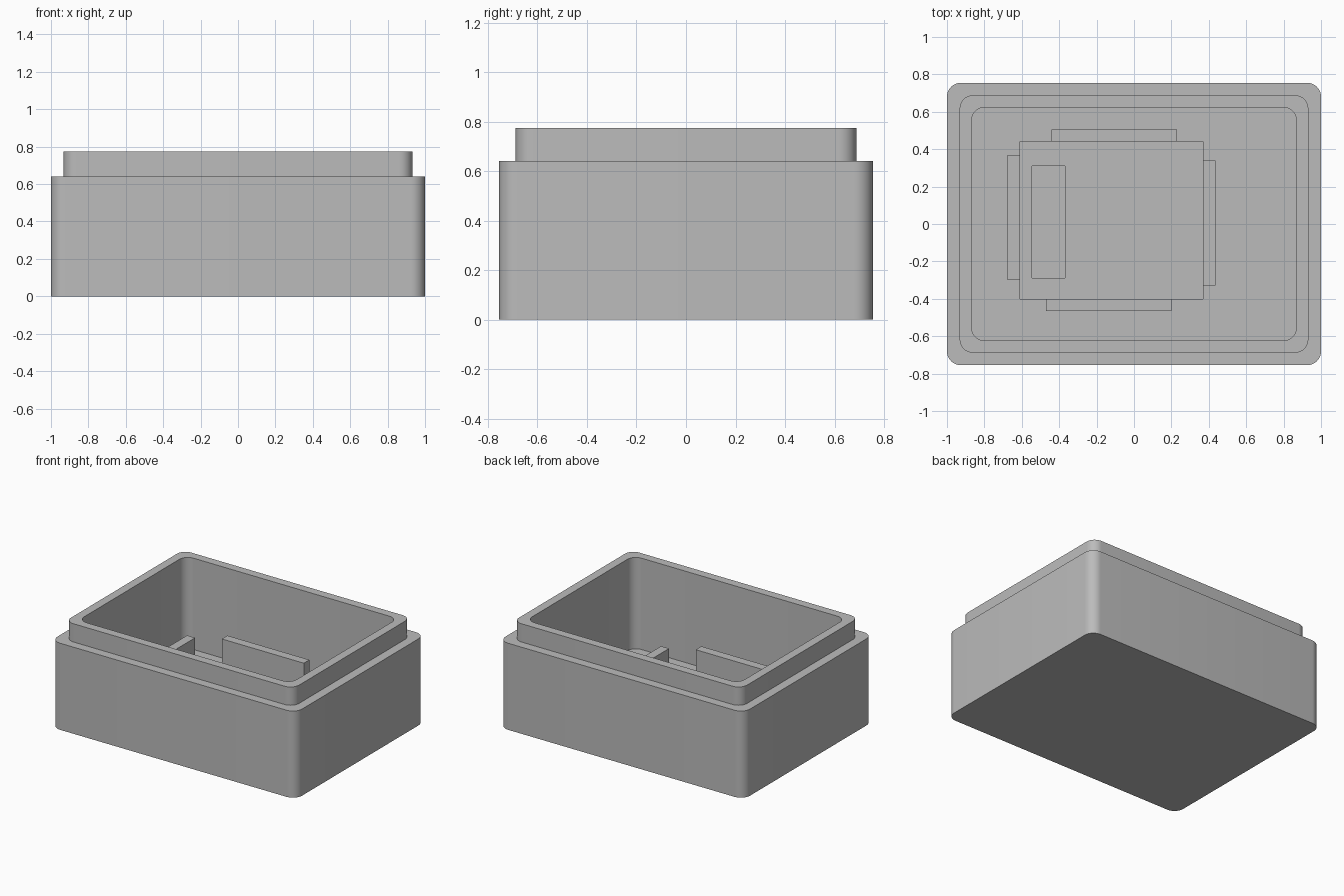
import bpy, bmesh
from math import cos, sin, pi

if "Cube" in bpy.data.objects:
    bpy.data.objects.remove(bpy.data.objects["Cube"], do_unlink=True)

GREY = (0.5, 0.5, 0.5, 1)
grey = bpy.data.materials.new("plain grey")
grey.use_nodes = True
grey.diffuse_color = GREY
grey.node_tree.nodes["Principled BSDF"].inputs["Base Color"].default_value = GREY


def finish(name, bm):
    bmesh.ops.recalc_face_normals(bm, faces=bm.faces)
    mesh = bpy.data.meshes.new(name)
    bm.to_mesh(mesh)
    bm.free()
    mesh.materials.append(grey)
    obj = bpy.data.objects.new(name, mesh)
    bpy.context.collection.objects.link(obj)
    return obj


def block(name, x0, x1, y0, y1, z0, z1):
    bm = bmesh.new()
    bmesh.ops.create_cube(bm, size=1)
    for v in bm.verts:
        v.co = (x1 if v.co.x > 0 else x0,
                y1 if v.co.y > 0 else y0,
                z1 if v.co.z > 0 else z0)
    return finish(name, bm)


def rounded_loop(bm, hx, hy, r, z, steps=10):
    loop = []
    for q, (sx, sy) in enumerate([(1, 1), (-1, 1), (-1, -1), (1, -1)]):
        for i in range(steps + 1):
            a = (q + i / steps) * pi / 2
            loop.append(bm.verts.new((sx * (hx - r) + r * cos(a),
                                      sy * (hy - r) + r * sin(a), z)))
    return loop


# Box shell: outer wall, ledge, raised lip, cavity wall and floor
FLOOR = 0.10
bm = bmesh.new()
loops = [rounded_loop(bm, *ring) for ring in [
    (1.0, 0.755, 0.075, 0),
    (1.0, 0.755, 0.075, 0.64),
    (0.932, 0.688, 0.07, 0.64),
    (0.932, 0.688, 0.07, 0.775),
    (0.868, 0.624, 0.07, 0.775),
    (0.868, 0.624, 0.07, FLOOR)]]
for low, high in zip(loops, loops[1:]):
    for i in range(len(low)):
        j = (i + 1) % len(low)
        bm.faces.new((low[i], low[j], high[j], high[i]))
bm.faces.new(loops[0])
bm.faces.new(loops[-1])
box = finish("box_shell", bm)

# Shallow board recess and deeper pin slot in the floor
X0, X1, Y0, Y1 = -0.61, 0.37, -0.40, 0.44
cutters = [block("recess_cutter", X0, X1, Y0, Y1, 0.07, 0.2),
           block("slot_cutter", -0.545, -0.37, -0.29, 0.31, 0.035, 0.2)]
bpy.context.view_layer.objects.active = box
for cutter in cutters:
    cutter.hide_render = True
    mod = box.modifiers.new("cut", "BOOLEAN")
    mod.operation = "DIFFERENCE"
    mod.solver = "EXACT"
    mod.object = cutter
    bpy.ops.object.modifier_apply(modifier=mod.name)
for cutter in cutters:
    bpy.data.objects.remove(cutter, do_unlink=True)

# Four retaining walls standing around the recess
T, BASE = 0.065, 0.06
block("left_retainer", X1, X1 + T, -0.33, 0.34, BASE, 0.335)
block("right_retainer", X0 - T, X0, -0.30, 0.37, BASE, 0.335)
block("front_retainer", -0.47, 0.20, Y0 - T, Y0, BASE, 0.345)
block("back_retainer", -0.44, 0.23, Y1, Y1 + T, BASE, 0.345)

# Smooth rounded corners, crisp edges
bpy.ops.object.select_all(action="DESELECT")
box.select_set(True)
bpy.context.view_layer.objects.active = box
bpy.ops.object.shade_smooth_by_angle(angle=pi / 6)
